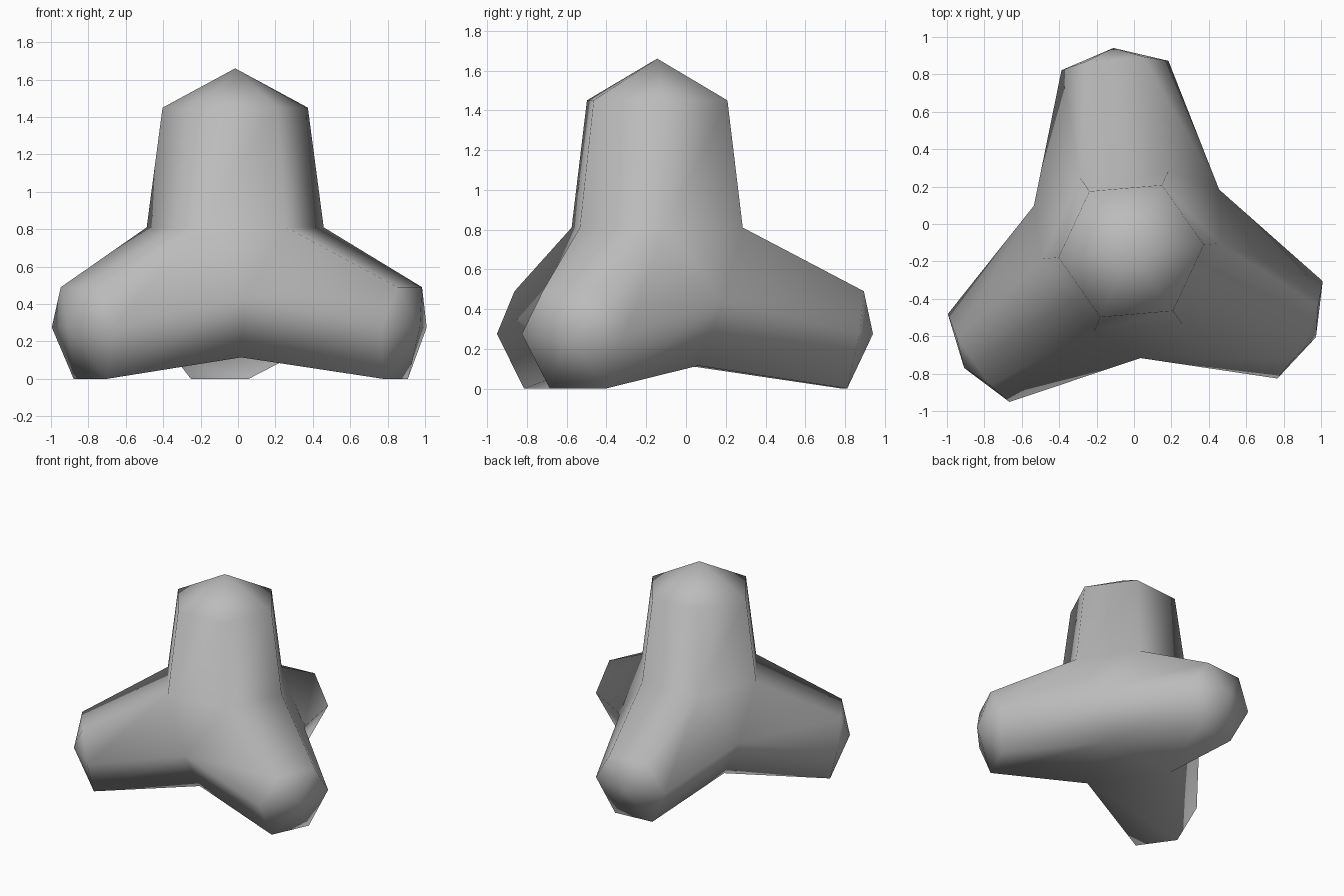
import bpy
import bmesh
from math import radians, cos, sin
from mathutils import Vector

cube = bpy.data.objects.get("Cube")
if cube:
    bpy.data.objects.remove(cube, do_unlink=True)

AXIS = Vector((-0.015, -0.145, 0))   # upright arm's axis
TURN = 5                             # twist of the whole block, degrees
LEG_ANGLES = [TURN + a for a in (90, 210, 330)]


def polar(radius, angle, z):
    a = radians(angle)
    return AXIS + Vector((radius * cos(a), radius * sin(a), z))


def leg_point(angle, along, across, z):
    a = radians(angle)
    return AXIS + Vector((along * cos(a) - across * sin(a),
                          along * sin(a) + across * cos(a), z))


bm = bmesh.new()


def add_arm(root, end, tip):
    """Six tapered sides from root ring to end ring, closed by a low point."""
    root = [bm.verts.new(p) for p in root]
    end = [bm.verts.new(p) for p in end]
    tip = bm.verts.new(tip)
    for i in range(6):
        j = (i + 1) % 6
        bm.faces.new((root[i], root[j], end[j], end[i]))
        bm.faces.new((end[i], end[j], tip))


def shoulder(angle):
    return polar(0.475, angle, 0.81)


def crotch(angle):
    return polar(0.574, angle, 0.44)


def belly(angle):
    return polar(0.36, angle, 0.115)


# Upright arm
hexagon = [TURN + 60 * i for i in range(6)]
add_arm([shoulder(a) for a in hexagon],
        [polar(0.39, a, 1.45) for a in hexagon],
        polar(0, 0, 1.66))

# Three spreading legs
for a in LEG_ANGLES:
    add_arm([shoulder(a + 30), crotch(a + 60), belly(a + 60),
             belly(a - 60), crotch(a - 60), shoulder(a - 30)],
            [leg_point(a, 1.03, 0.155, 0.49), leg_point(a, 0.996, 0.287, 0.275),
             leg_point(a, 0.946, 0.155, 0), leg_point(a, 0.946, -0.155, 0),
             leg_point(a, 0.996, -0.287, 0.275), leg_point(a, 1.03, -0.155, 0.49)],
            leg_point(a, 1.09, 0, 0.275))

# Triangles where three arms meet: between the legs and underneath
for a in LEG_ANGLES:
    m = a + 60
    bm.faces.new([bm.verts.new(p) for p in
                  (shoulder(m - 30), shoulder(m + 30), crotch(m))])
bm.faces.new([bm.verts.new(belly(a + 60)) for a in LEG_ANGLES])

bmesh.ops.remove_doubles(bm, verts=bm.verts[:], dist=0.001)
bmesh.ops.recalc_face_normals(bm, faces=bm.faces[:])
for face in bm.faces:
    face.smooth = True

mesh = bpy.data.meshes.new("four_armed_block")
bm.to_mesh(mesh)
bm.free()
block = bpy.data.objects.new("four_armed_block", mesh)
bpy.context.collection.objects.link(block)

# Plain concrete grey
concrete = bpy.data.materials.new("concrete_grey")
concrete.use_nodes = True
grey = (0.5, 0.5, 0.5, 1)
concrete.diffuse_color = grey
concrete.node_tree.nodes["Principled BSDF"].inputs["Base Color"].default_value = grey
mesh.materials.append(concrete)
